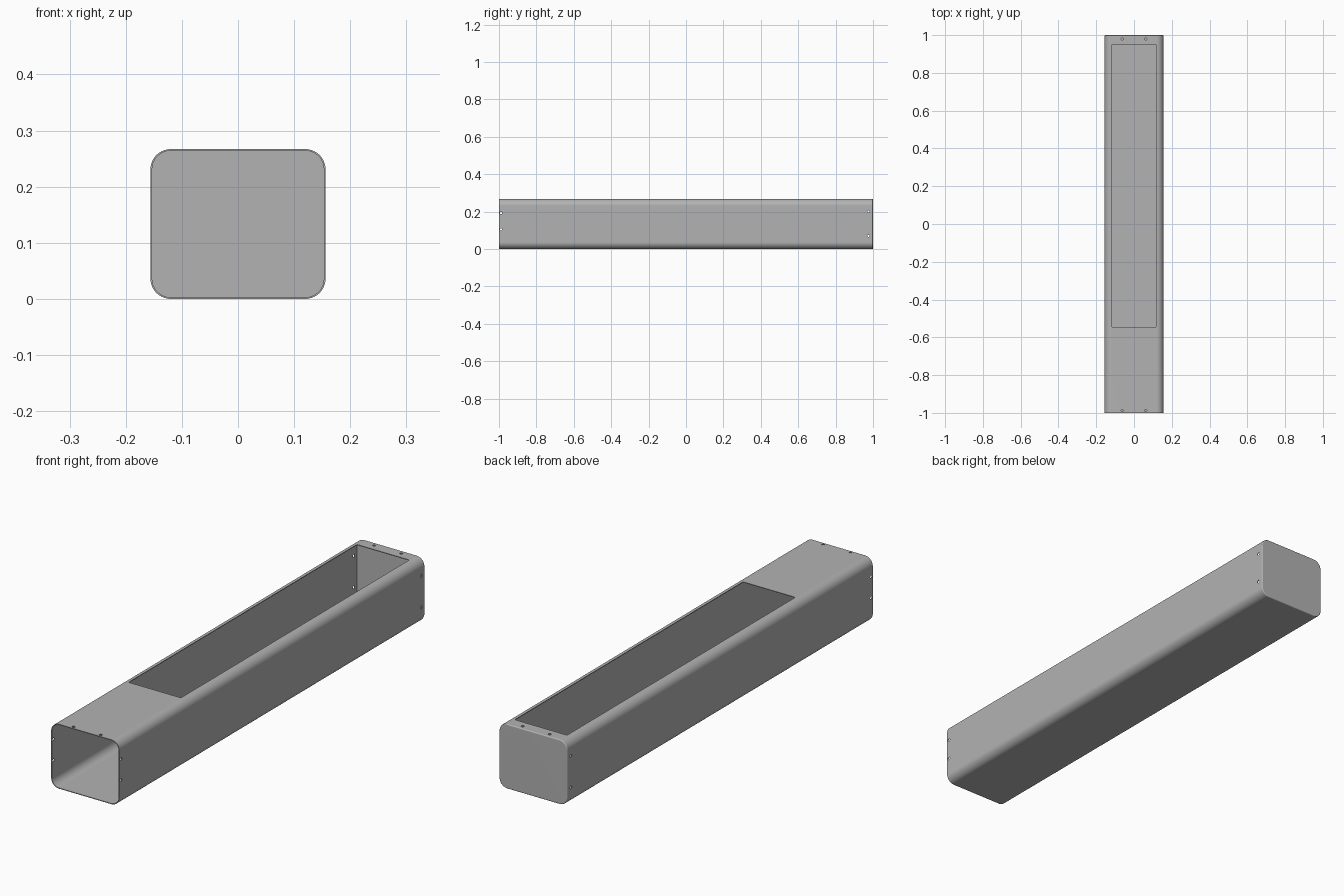
import bpy
import bmesh
from math import radians, sin, cos, pi
from mathutils import Vector, Matrix

if "Cube" in bpy.data.objects:
    bpy.data.objects.remove(bpy.data.objects["Cube"], do_unlink=True)

HALF_W, HEIGHT, HALF_L = 0.156, 0.267, 1.0
WALL, RADIUS = 0.003, 0.036
MID_Z = HEIGHT / 2

grey = bpy.data.materials.new("light grey metal")
grey.use_nodes = True
grey.diffuse_color = (0.45, 0.45, 0.45, 1)
grey.node_tree.nodes["Principled BSDF"].inputs["Base Color"].default_value = grey.diffuse_color


def rounded_rect(half_a, half_b, radius, steps=10):
    """Outline of a rounded rectangle centred on the origin."""
    points = []
    for quarter, (sa, sb) in enumerate([(1, 1), (-1, 1), (-1, -1), (1, -1)]):
        for i in range(steps + 1):
            t = (quarter + i / steps) * pi / 2
            points.append((sa * (half_a - radius) + radius * cos(t),
                           sb * (half_b - radius) + radius * sin(t)))
    return points


def prism(name, outline, place, start, end):
    """Extrude an outline from start to end; place maps (a, b, depth) to x, y, z."""
    bm = bmesh.new()
    rings = [[bm.verts.new(place(a, b, d)) for a, b in outline] for d in (start, end)]
    n = len(outline)
    bm.faces.new(rings[0])
    bm.faces.new(rings[1])
    for i in range(n):
        j = (i + 1) % n
        bm.faces.new((rings[0][i], rings[0][j], rings[1][j], rings[1][i]))
    bmesh.ops.recalc_face_normals(bm, faces=bm.faces)
    mesh = bpy.data.meshes.new(name)
    bm.to_mesh(mesh)
    bm.free()
    obj = bpy.data.objects.new(name, mesh)
    bpy.context.collection.objects.link(obj)
    return obj


def along_y(a, b, d):
    return (a, d, b + MID_Z)


def along_z(a, b, d):
    return (a, b, d)


def screw_holes(name):
    """Short pins through the top and both side walls, at both ends."""
    bm = bmesh.new()

    def pin(centre, axis):
        turn = Vector((0, 0, 1)).rotation_difference(axis).to_matrix().to_4x4()
        bmesh.ops.create_cone(bm, cap_ends=True, segments=16, radius1=0.006, radius2=0.006,
                              depth=0.02, matrix=Matrix.Translation(centre) @ turn)

    for side in (-1, 1):
        for y in (-0.987, 0.98):
            pin(Vector((side * 0.062, y, HEIGHT)), Vector((0, 0, 1)))
        for y, z in ((-0.989, 0.105), (-0.989, 0.192), (0.976, 0.07), (0.976, 0.2)):
            pin(Vector((side * HALF_W, y, z)), Vector((1, 0, 0)))
    mesh = bpy.data.meshes.new(name)
    bm.to_mesh(mesh)
    bm.free()
    obj = bpy.data.objects.new(name, mesh)
    bpy.context.collection.objects.link(obj)
    return obj


# Housing: rounded tube, closed at the back
housing = prism("housing", rounded_rect(HALF_W, MID_Z, RADIUS), along_y, -HALF_L, HALF_L)

# Softened rim around the closed end
bm = bmesh.new()
bm.from_mesh(housing.data)
rim = [e for e in bm.edges if all(v.co.y > HALF_L - 0.001 for v in e.verts)]
bmesh.ops.bevel(bm, geom=rim, offset=0.004, segments=3, profile=0.5, affect='EDGES')
bm.to_mesh(housing.data)
bm.free()

# Cavity, top opening and screw holes
cavity = prism("cavity_cutter", rounded_rect(HALF_W - WALL, MID_Z - WALL, RADIUS - WALL),
               along_y, -HALF_L - 0.1, HALF_L - WALL)
opening = prism("opening_cutter",
                [(a, b + 0.2025) for a, b in rounded_rect(0.12, 0.7475, 0.006, 4)],
                along_z, HEIGHT - 0.05, HEIGHT + 0.05)
holes = screw_holes("screw_hole_cutter")

bpy.ops.object.select_all(action='DESELECT')
bpy.context.view_layer.objects.active = housing
housing.select_set(True)
for cutter in (cavity, opening, holes):
    cutter.hide_render = True
    cut = housing.modifiers.new(cutter.name, 'BOOLEAN')
    cut.operation = 'DIFFERENCE'
    cut.solver = 'EXACT'
    cut.object = cutter
    bpy.ops.object.modifier_apply(modifier=cut.name)
    bpy.data.objects.remove(cutter, do_unlink=True)

housing.data.materials.clear()
housing.data.materials.append(grey)
bpy.ops.object.shade_smooth_by_angle(angle=radians(35))
normals = housing.modifiers.new("clean shading", 'WEIGHTED_NORMAL')
normals.keep_sharp = True
